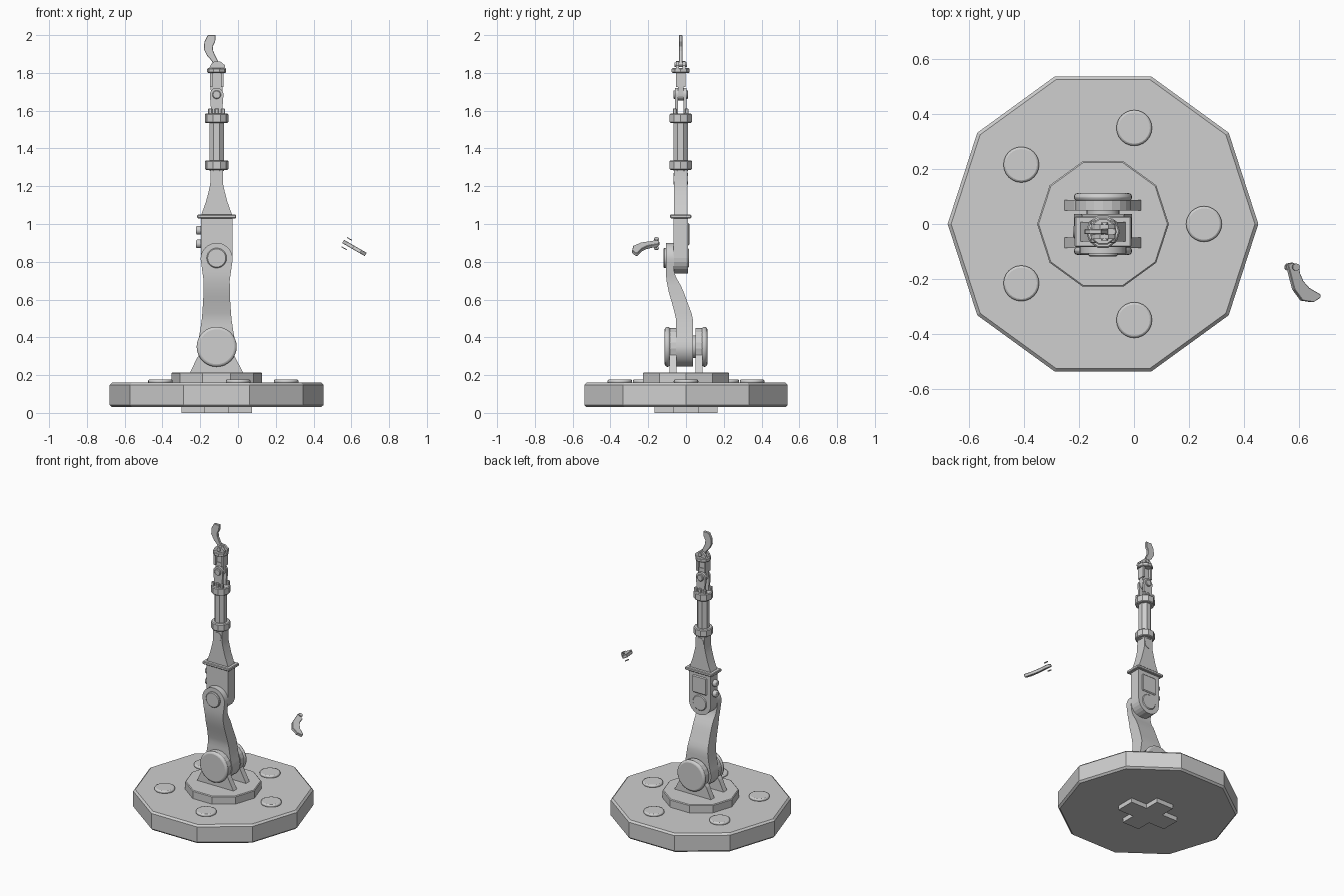
import bpy, bmesh, math
from mathutils import Vector

if "Cube" in bpy.data.objects:
    bpy.data.objects.remove(bpy.data.objects["Cube"])

CX, AY = -0.113, -0.028          # base axis x, upper arm axis y
grey = bpy.data.materials.new("light_grey")
grey.diffuse_color = (0.62, 0.62, 0.62, 1)
grey.use_nodes = True
grey.node_tree.nodes["Principled BSDF"].inputs["Base Color"].default_value = grey.diffuse_color


def finish(name, bm, bevel=0.0, seg=1, smooth=False):
    bmesh.ops.recalc_face_normals(bm, faces=bm.faces)
    me = bpy.data.meshes.new(name)
    bm.to_mesh(me)
    bm.free()
    me.materials.append(grey)
    ob = bpy.data.objects.new(name, me)
    bpy.context.collection.objects.link(ob)
    if bevel:
        m = ob.modifiers.new("bevel", 'BEVEL')
        m.width, m.segments, m.limit_method = bevel, seg, 'ANGLE'
        m.angle_limit = math.radians(50)
    if smooth:
        bpy.ops.object.select_all(action='DESELECT')
        ob.select_set(True)
        bpy.context.view_layer.objects.active = ob
        bpy.ops.object.shade_smooth_by_angle(angle=math.radians(30))
    return ob


def rings(name, loops, **kw):
    """Skin a stack of equal loops and cap both ends."""
    bm = bmesh.new()
    rs = [[bm.verts.new(p) for p in lp] for lp in loops]
    n = len(rs[0])
    for a, b in zip(rs, rs[1:]):
        for i in range(n):
            j = (i + 1) % n
            bm.faces.new((a[i], a[j], b[j], b[i]))
    bm.faces.new(rs[0][::-1])
    bm.faces.new(rs[-1])
    return finish(name, bm, **kw)


def prism(name, pts, axis, a, b, **kw):
    put = {'x': lambda u, v, w: (w, u, v),
           'y': lambda u, v, w: (u, w, v),
           'z': lambda u, v, w: (u, v, w)}[axis]
    return rings(name, [[put(u, v, w) for u, v in pts] for w in (a, b)], **kw)


def circle(u, v, r, n=24, turn=0.0):
    return [(u + r * math.cos(turn + math.tau * i / n),
             v + r * math.sin(turn + math.tau * i / n)) for i in range(n)]


def box(name, x0, x1, y0, y1, z0, z1, **kw):
    return prism(name, [(x0, y0), (x1, y0), (x1, y1), (x0, y1)], 'z', z0, z1, **kw)


def arc(u, v, r, a0, a1, n=12):
    return [(u + r * math.cos(math.radians(a0 + (a1 - a0) * i / n)),
             v + r * math.sin(math.radians(a0 + (a1 - a0) * i / n))) for i in range(n + 1)]


# Ten-sided base, turntable and foot cross
prism("base", circle(CX, 0, 0.566, 10), 'z', 0.03, 0.16, bevel=0.012)
prism("turntable", circle(CX, 0, 0.24, 10), 'z', 0.155, 0.215, bevel=0.005)
w, lx, ly = 0.065, 0.187, 0.167
cross = [(-lx, -w), (-w, -w), (-w, -ly), (w, -ly), (w, -w), (lx, -w),
         (lx, w), (w, w), (w, ly), (-w, ly), (-w, w), (-lx, w)]
prism("foot_cross", [(CX + x, y) for x, y in cross], 'z', 0, 0.035)
for i in range(5):
    a = math.tau * i / 5
    prism("base_button", circle(CX + 0.368 * math.cos(a), 0.368 * math.sin(a), 0.065),
          'z', 0.155, 0.177, bevel=0.008, seg=2, smooth=True)

# Shoulder brackets and round covers
bracket = [(CX - 0.142, 0.21), (CX + 0.142, 0.21)] + arc(CX, 0.35, 0.1, -25, 205) \
    + [(CX - 0.105, 0.29)]
for s in (-1, 1):
    prism("shoulder_bracket", bracket, 'y', s * 0.05, s * 0.088)
    prism("shoulder_cover", circle(CX, 0.35, 0.106, 32), 'y', s * 0.083, s * 0.113,
          bevel=0.014, seg=3, smooth=True)
prism("shoulder_axle", circle(CX, 0.35, 0.06), 'y', -0.085, 0.085, smooth=True)


# Lower arm: rounded ends in front, bent in side outline
def lerp(table, z):
    for (z0, v0), (z1, v1) in zip(table, table[1:]):
        if z <= z1:
            return v0 + (v1 - v0) * max(0, z - z0) / (z1 - z0)
    return table[-1][1]


half = [(0.35, 0.105), (0.42, 0.09), (0.5, 0.078), (0.6, 0.071), (0.7, 0.069), (0.815, 0.085)]
front = [(0.2, -0.053), (0.5, -0.053), (0.56, -0.068), (0.65, -0.094), (0.7, -0.103), (0.74, -0.107), (1, -0.107)]
back = [(0.2, 0.037), (0.49, 0.037), (0.52, 0.032), (0.66, -0.02), (0.72, -0.054), (0.75, -0.064), (1, -0.064)]
levels = [(0.35 - 0.105 * math.sin(math.radians(t)), 0.105 * math.cos(math.radians(t)))
          for t in range(84, 0, -12)]
levels += [(0.35 + 0.465 * i / 16, lerp(half, 0.35 + 0.465 * i / 16)) for i in range(17)]
levels += [(0.815 + 0.085 * math.sin(math.radians(t)), 0.085 * math.cos(math.radians(t)))
           for t in range(12, 90, 12)]
rings("lower_arm", [[(CX - h, lerp(front, z), z), (CX + h, lerp(front, z), z),
                     (CX + h, lerp(back, z), z), (CX - h, lerp(back, z), z)]
                    for z, h in levels], smooth=True)

# Elbow pin and upper arm housing with back panel and side knobs
prism("elbow_pin", circle(CX, 0.82, 0.053), 'y', -0.119, 0.015, bevel=0.005, smooth=True)
prism("elbow_housing", [(CX + 0.083, 1.035), (CX - 0.083, 1.035)]
      + arc(CX, 0.82, 0.083, 180, 360), 'y', -0.066, 0.01)
box("back_panel", CX - 0.055, CX + 0.055, 0.005, 0.018, 0.885, 1.005, bevel=0.006)
for z in (0.895, 0.967):
    prism("side_knob", circle(AY, z, 0.023, 16), 'x', CX - 0.109, CX - 0.08,
          bevel=0.007, seg=2, smooth=True)

# Flange and flared neck
box("neck_flange", CX - 0.103, CX + 0.103, AY - 0.056, AY + 0.056, 1.03, 1.05, bevel=0.004)
flare = [(1.045, 0.083), (1.08, 0.07), (1.12, 0.056), (1.17, 0.043), (1.21, 0.034), (1.29, 0.033)]
rings("flared_neck", [[(CX + sx * h, AY + sy * 0.035, z)
                       for sx, sy in ((-1, -1), (1, -1), (1, 1), (-1, 1))] for z, h in flare], smooth=True)
prism("neck_stud", circle(CX, 1.24, 0.03, 16), 'y', AY - 0.038, AY + 0.038, smooth=True)

# Forearm shaft with two collars
prism("forearm_shaft", circle(CX, AY, 0.041, 8, math.pi / 8), 'z', 1.28, 1.55)
for z in (1.287, 1.535):
    prism("forearm_collar", circle(CX, AY, 0.062, 10), 'z', z, z + 0.05, bevel=0.005)

# Wrist: rim lugs, clevis, pivot, window frame and cap
for dx in (-0.034, 0, 0.034):
    for s in (-1, 1):
        box("wrist_lug", CX + dx - 0.011, CX + dx + 0.011, AY + s * 0.032 - 0.01,
            AY + s * 0.032 + 0.01, 1.58, 1.612, bevel=0.004)
for s in (-1, 1):
    prism("wrist_clevis", [(CX - 0.028, 1.58), (CX + 0.028, 1.58)]
          + arc(CX, 1.685, 0.036, 0, 180), 'y', AY + s * 0.015, AY + s * 0.03)
prism("wrist_pivot", circle(CX, 1.685, 0.023, 16), 'y', AY - 0.039, AY + 0.039,
      bevel=0.004, smooth=True)
prism("wrist_link", [(CX + 0.033, 1.745), (CX - 0.033, 1.745)]
      + arc(CX, 1.685, 0.03, 180, 360), 'y', AY - 0.014, AY + 0.014)
for s in (-1, 1):
    box("wrist_post", CX + s * 0.029 - 0.007, CX + s * 0.029 + 0.007,
        AY - 0.026, AY + 0.026, 1.725, 1.805)
box("wrist_core", CX - 0.024, CX + 0.024, AY - 0.01, AY + 0.01, 1.735, 1.805)
prism("wrist_cap", circle(CX, AY, 0.05, 10), 'z', 1.8, 1.825, bevel=0.004)
for s in (-1, 1):
    prism("finger_mount", [(CX - 0.042, 1.82), (CX + 0.046, 1.82), (CX + 0.044, 1.84),
                           (CX + 0.02, 1.86), (CX - 0.01, 1.862), (CX - 0.03, 1.845)],
          'y', AY + s * 0.01, AY + s * 0.026)
prism("finger_pin", circle(CX + 0.005, 1.843, 0.013, 12), 'y', AY - 0.033, AY + 0.033, smooth=True)

# Curved finger on the wrist
finger = [(-0.16, 2.0), (-0.118, 2.0), (-0.121, 1.965), (-0.134, 1.94), (-0.131, 1.915),
          (-0.115, 1.88), (-0.098, 1.85), (-0.105, 1.83), (-0.125, 1.83), (-0.138, 1.862),
          (-0.165, 1.893), (-0.181, 1.925), (-0.178, 1.965)]
prism("curved_finger", finger, 'y', AY - 0.009, AY + 0.009, bevel=0.002)

# Loose finger on a tilted plane, with its two pin caps
tilt = Vector((0.5, 0, 0.866))


def plane(x, y, off):
    return Vector((x, y, 0.897 - 0.577 * (x - 0.575))) + tilt * off


loose = [(0.556, -0.145), (0.575, -0.141), (0.596, -0.15), (0.601, -0.18), (0.613, -0.208),
         (0.635, -0.233), (0.675, -0.256), (0.676, -0.268), (0.65, -0.285), (0.61, -0.279),
         (0.58, -0.238), (0.565, -0.18)]
rings("loose_finger", [[plane(x, y, o) for x, y in loose] for o in (-0.01, 0.01)], bevel=0.002)
for s in (-1, 1):
    rings("loose_pin_cap", [[plane(x, y, s * o) for x, y in circle(0.576, -0.157, 0.013, 12)]
                            for o in (0.026, 0.031)])
